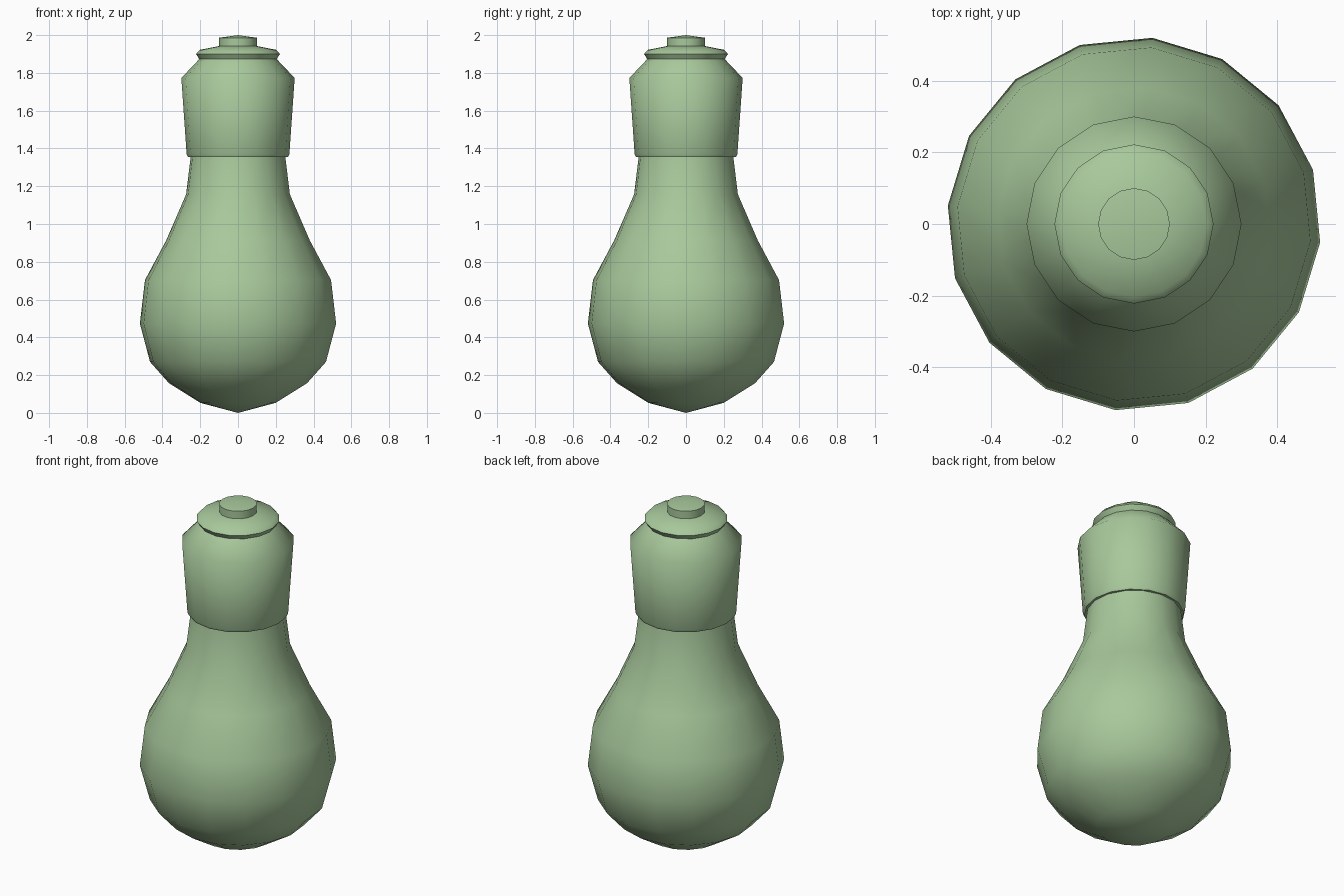
import bpy, bmesh
from math import cos, sin, tau, radians

if "Cube" in bpy.data.objects:
    bpy.data.objects.remove(bpy.data.objects["Cube"])

SIDES = 16

green = bpy.data.materials.new("sage_green")
green.diffuse_color = (0.39, 0.58, 0.33, 1)
green.use_nodes = True
green.node_tree.nodes["Principled BSDF"].inputs["Base Color"].default_value = green.diffuse_color


def lathe(name, profile, turn=0.0):
    """Revolve (radius, z) points, bottom to top; radius 0 makes a pole."""
    bm = bmesh.new()
    rings = []
    for r, z in profile:
        if r == 0:
            rings.append([bm.verts.new((0, 0, z))] * SIDES)
        else:
            angles = [tau * i / SIDES + turn for i in range(SIDES)]
            rings.append([bm.verts.new((r * cos(a), r * sin(a), z)) for a in angles])
    for low, high in zip(rings, rings[1:]):
        for i in range(SIDES):
            j = (i + 1) % SIDES
            corners = [low[i], low[j], high[j], high[i]]
            bm.faces.new(list(dict.fromkeys(corners)))
    bmesh.ops.recalc_face_normals(bm, faces=bm.faces[:])
    mesh = bpy.data.meshes.new(name)
    bm.to_mesh(mesh)
    bm.free()
    obj = bpy.data.objects.new(name, mesh)
    bpy.context.collection.objects.link(obj)
    mesh.materials.append(green)
    bpy.context.view_layer.objects.active = obj
    obj.select_set(True)
    bpy.ops.object.shade_smooth_by_angle(angle=radians(65))
    obj.select_set(False)
    return obj


# Glass bulb with its narrowing neck, turned a quarter step against the cap
lathe("glass_bulb", [
    (0, 0.0), (0.20, 0.053), (0.367, 0.157), (0.468, 0.27), (0.522, 0.473),
    (0.495, 0.703), (0.382, 0.913), (0.276, 1.157), (0.25, 1.37),
], turn=-tau / SIDES / 4)

# Screw cap with collar, flange and contact tip
lathe("screw_cap", [
    (0.24, 1.355), (0.265, 1.355), (0.272, 1.37), (0.30, 1.773), (0.205, 1.873),
    (0.222, 1.90), (0.203, 1.922), (0.10, 1.942), (0.10, 1.986), (0, 2.0),
])
